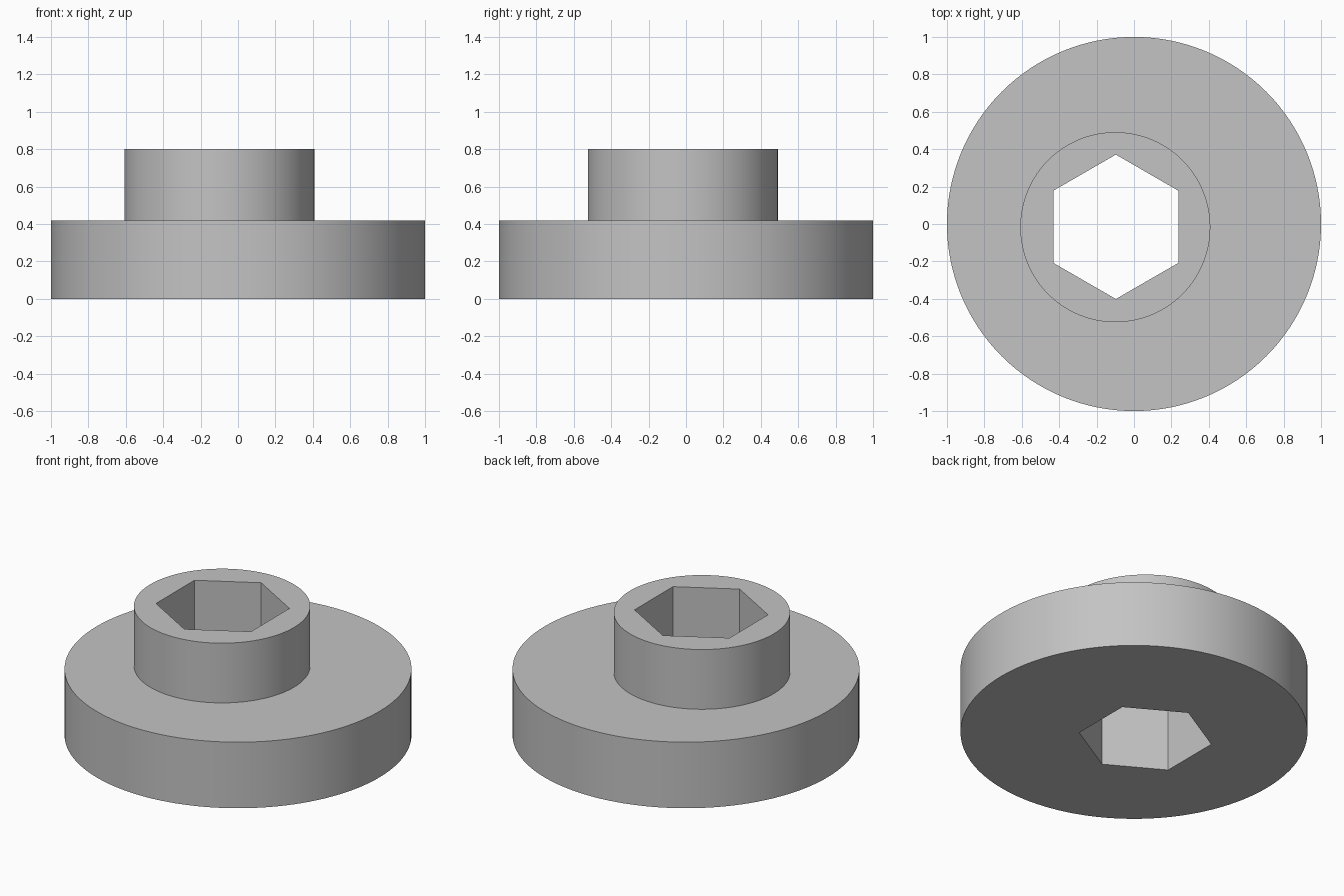
import bpy
import math

cube = bpy.data.objects.get("Cube")
if cube:
    bpy.data.objects.remove(cube, do_unlink=True)

# Single grey material
GREY = (0.55, 0.55, 0.55, 1.0)
grey = bpy.data.materials.new("plain grey")
grey.use_nodes = True
grey.diffuse_color = GREY
grey.node_tree.nodes["Principled BSDF"].inputs["Base Color"].default_value = GREY


def prism(name, sides, radius, x, y, bottom, top, turn=0.0):
    """Upright prism between two heights."""
    bpy.ops.mesh.primitive_cylinder_add(
        vertices=sides, radius=radius, depth=top - bottom,
        location=(x, y, (bottom + top) / 2), rotation=(0, 0, turn))
    obj = bpy.context.object
    obj.name = name
    obj.data.materials.append(grey)
    return obj


def combine(target, tool, operation):
    """Apply a boolean and discard the tool object."""
    mod = target.modifiers.new(operation.lower(), 'BOOLEAN')
    mod.operation = operation
    mod.solver = 'EXACT'
    mod.object = tool
    bpy.context.view_layer.objects.active = target
    bpy.ops.object.modifier_apply(modifier=mod.name)
    bpy.data.objects.remove(tool, do_unlink=True)


BOSS_X, BOSS_Y = -0.1, -0.017
BASE_TOP, BOSS_TOP = 0.42, 0.8

# Round base with an off-centre boss
body = prism("flanged_hub", 128, 1.0, 0, 0, 0, BASE_TOP)
boss = prism("boss", 128, 0.508, BOSS_X, BOSS_Y, BASE_TOP - 0.1, BOSS_TOP)
combine(body, boss, 'UNION')

# Hexagonal bore through the full height, points along y
bore = prism("hex_bore", 6, 0.386, BOSS_X + 0.003, BOSS_Y + 0.002, -0.2, BOSS_TOP + 0.2)
combine(body, bore, 'DIFFERENCE')

# Smooth round walls, crisp rims and hex corners
bpy.ops.object.select_all(action='DESELECT')
body.select_set(True)
bpy.context.view_layer.objects.active = body
bpy.ops.object.shade_smooth_by_angle(angle=math.radians(30))
